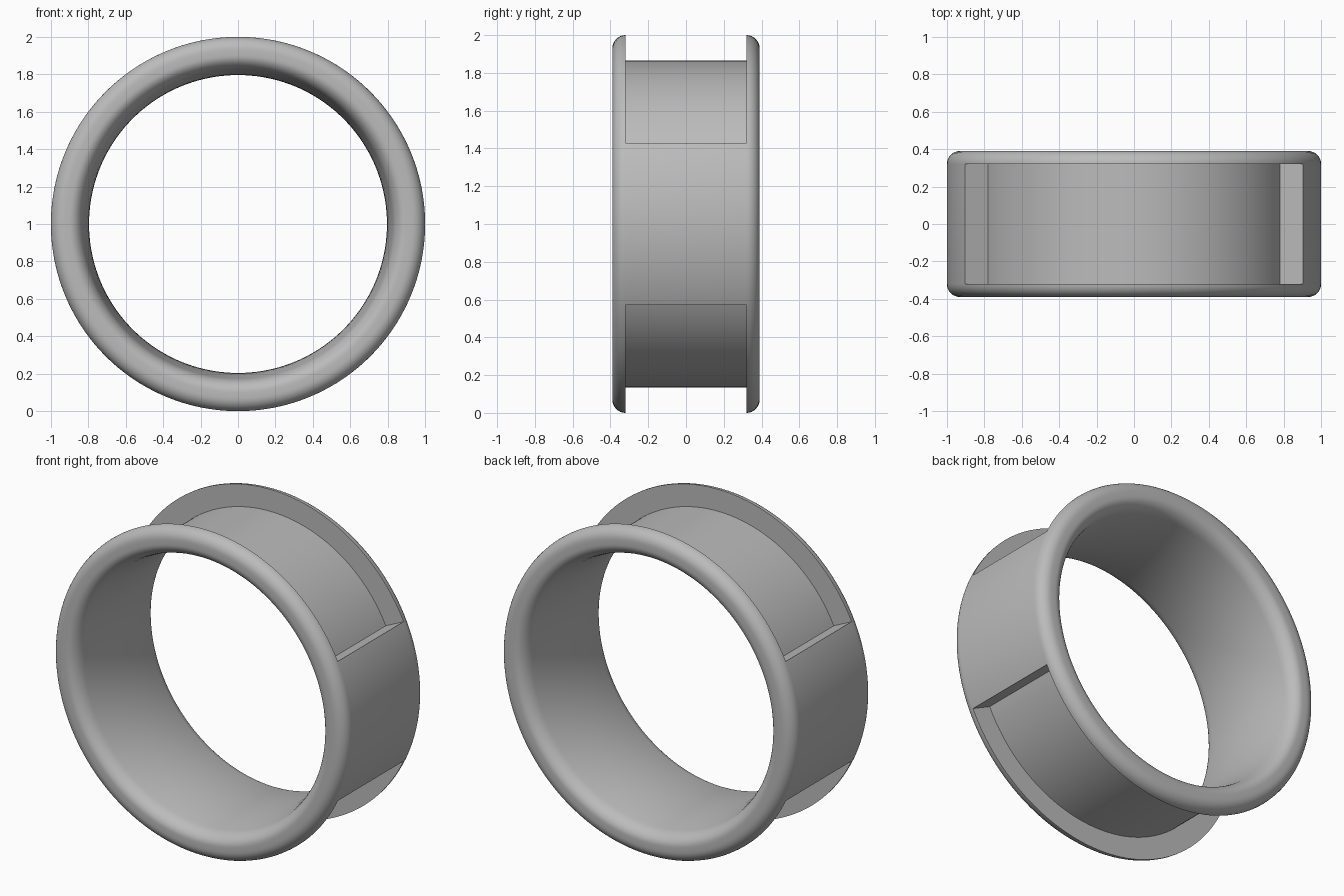
import bpy, bmesh
from math import sin, cos, pi, radians

cube = bpy.data.objects.get("Cube")
if cube:
    bpy.data.objects.remove(cube)

GREY = (0.5, 0.5, 0.5, 1)
metal = bpy.data.materials.new("plain grey")
metal.use_nodes = True
metal.diffuse_color = GREY
metal.node_tree.nodes["Principled BSDF"].inputs["Base Color"].default_value = GREY


def sweep(name, profile, start, end, steps):
    """Sweep a closed (radius, y) profile around the y axis, capping open arcs."""
    closed = abs(end - start) > 2 * pi - 0.001
    bm = bmesh.new()
    loops = []
    for i in range(steps if closed else steps + 1):
        a = start + (end - start) * i / steps
        loops.append([bm.verts.new((r * cos(a), y, 1 + r * sin(a))) for r, y in profile])
    n = len(profile)
    for i in range(steps):
        p, q = loops[i], loops[(i + 1) % len(loops)]
        for j in range(n):
            k = (j + 1) % n
            bm.faces.new((p[j], p[k], q[k], q[j]))
    if not closed:
        bm.faces.new(loops[0])
        bm.faces.new(loops[-1])
    bmesh.ops.recalc_face_normals(bm, faces=bm.faces)
    mesh = bpy.data.meshes.new(name)
    bm.to_mesh(mesh)
    bm.free()
    obj = bpy.data.objects.new(name, mesh)
    bpy.context.collection.objects.link(obj)
    mesh.materials.append(metal)
    return obj


# Band cross-section: rounded outer edge, rounded lip, gently domed bore
half = [(0.93 + 0.07 * cos(a), 0.32 + 0.07 * sin(a))
        for a in (pi / 2 * i / 8 for i in range(9))]
half += [(0.90 - 0.075 * sin(a), 0.29 + 0.10 * cos(a))
         for a in (radians(78) * i / 10 for i in range(11))]
y_lip = half[-1][1]
r_lip = half[-1][0]
bore = [(0.796 + (r_lip - 0.796) * (i / 6) ** 2, y_lip * i / 6) for i in range(5, 0, -1)]
half += bore
profile = half + [(0.796, 0)] + [(r, -y) for r, y in reversed(half)]
band = sweep("ring_band", profile, 0, 2 * pi, 160)

# Recesses between the rims, above and below
edge = radians(25.4)
pocket = [(0.865, -0.32), (1.1, -0.32), (1.1, 0.32), (0.865, 0.32)]
for side, offset in (("upper", 0), ("lower", pi)):
    cutter = sweep(side + "_recess_cutter", pocket, offset + edge, offset + pi - edge, 72)
    cutter.hide_render = True
    cutter.hide_set(True)
    cut = band.modifiers.new(side + "_recess", 'BOOLEAN')
    cut.operation = 'DIFFERENCE'
    cut.solver = 'EXACT'
    cut.object = cutter

# Apply the cuts, then smooth while keeping the recess edges crisp
bpy.ops.object.select_all(action='DESELECT')
bpy.context.view_layer.objects.active = band
band.select_set(True)
for mod in list(band.modifiers):
    bpy.ops.object.modifier_apply(modifier=mod.name)
for obj in list(bpy.data.objects):
    if obj.name.endswith("_recess_cutter"):
        bpy.data.objects.remove(obj)
bpy.ops.object.shade_smooth_by_angle(angle=radians(30))
